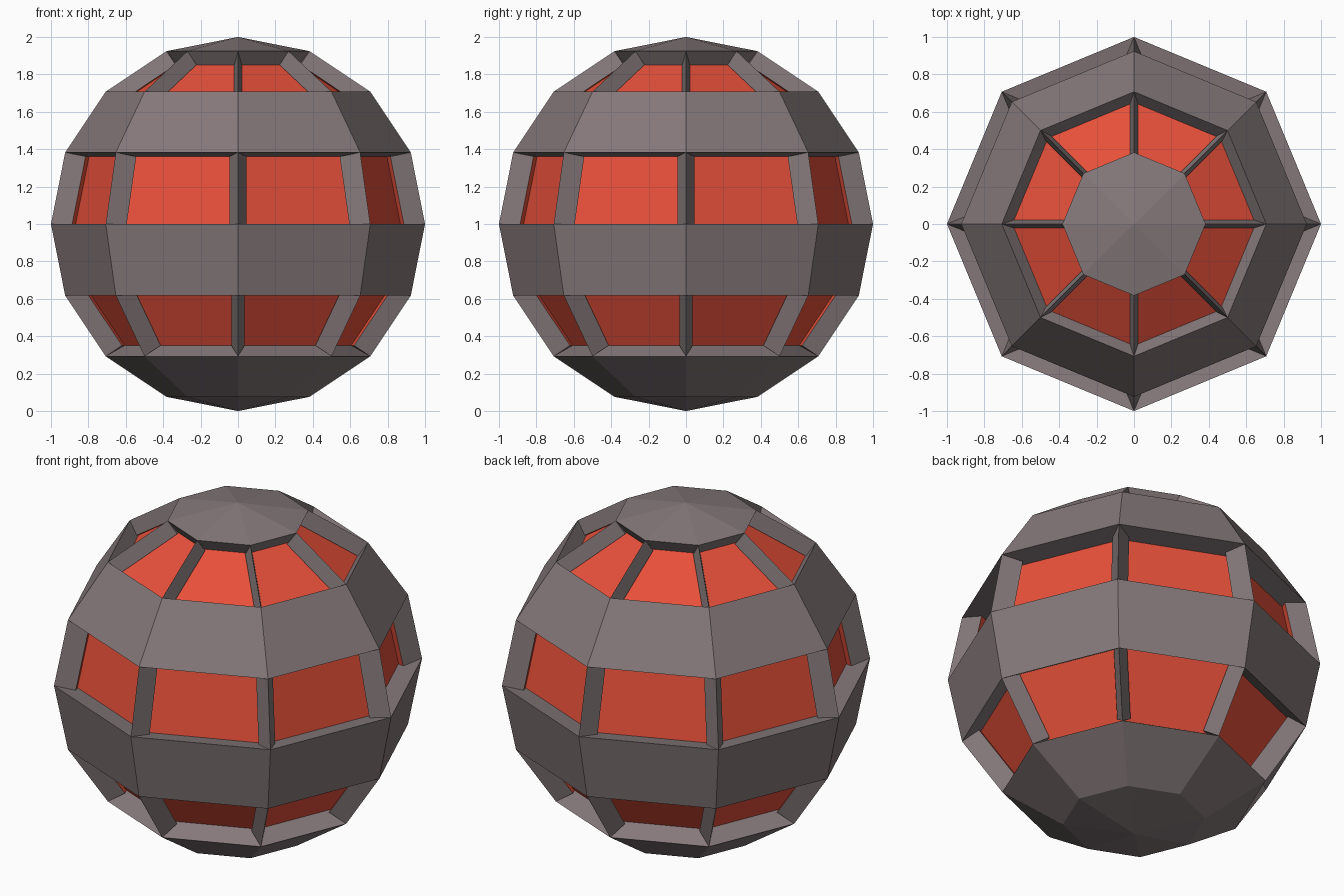
import bpy
import bmesh
from mathutils import Matrix

cube = bpy.data.objects.get("Cube")
if cube:
    bpy.data.objects.remove(cube, do_unlink=True)


def make_material(name, rgb):
    mat = bpy.data.materials.new(name)
    mat.use_nodes = True
    mat.diffuse_color = (*rgb, 1)
    mat.node_tree.nodes["Principled BSDF"].inputs["Base Color"].default_value = (*rgb, 1)
    return mat


grey = make_material("warm_grey", (0.235, 0.19, 0.195))
red = make_material("window_red", (0.8, 0.08, 0.042))

# Faceted ball with eight sides and eight rings
bm = bmesh.new()
bmesh.ops.create_uvsphere(bm, u_segments=8, v_segments=8, radius=1,
                          matrix=Matrix.Translation((0, 0, 1)))
bm.normal_update()

# Window rows: lower height, upper height, recess depth
rows = [(0.29, 0.62, 0.11), (0.99, 1.39, 0.12), (1.7, 1.93, 0.09)]

# Push each window straight in, leaving the thin crossed ribs between them
for low, high, depth in rows:
    panes = [f for f in bm.faces
             if all(low < v.co.z < high for v in f.verts)]
    bmesh.ops.inset_individual(bm, faces=panes, thickness=0, depth=-depth)
    for pane in panes:
        pane.material_index = 1

mesh = bpy.data.meshes.new("paneled_ball")
bm.to_mesh(mesh)
bm.free()
mesh.materials.append(grey)
mesh.materials.append(red)
ball = bpy.data.objects.new("paneled_ball", mesh)
bpy.context.collection.objects.link(ball)
